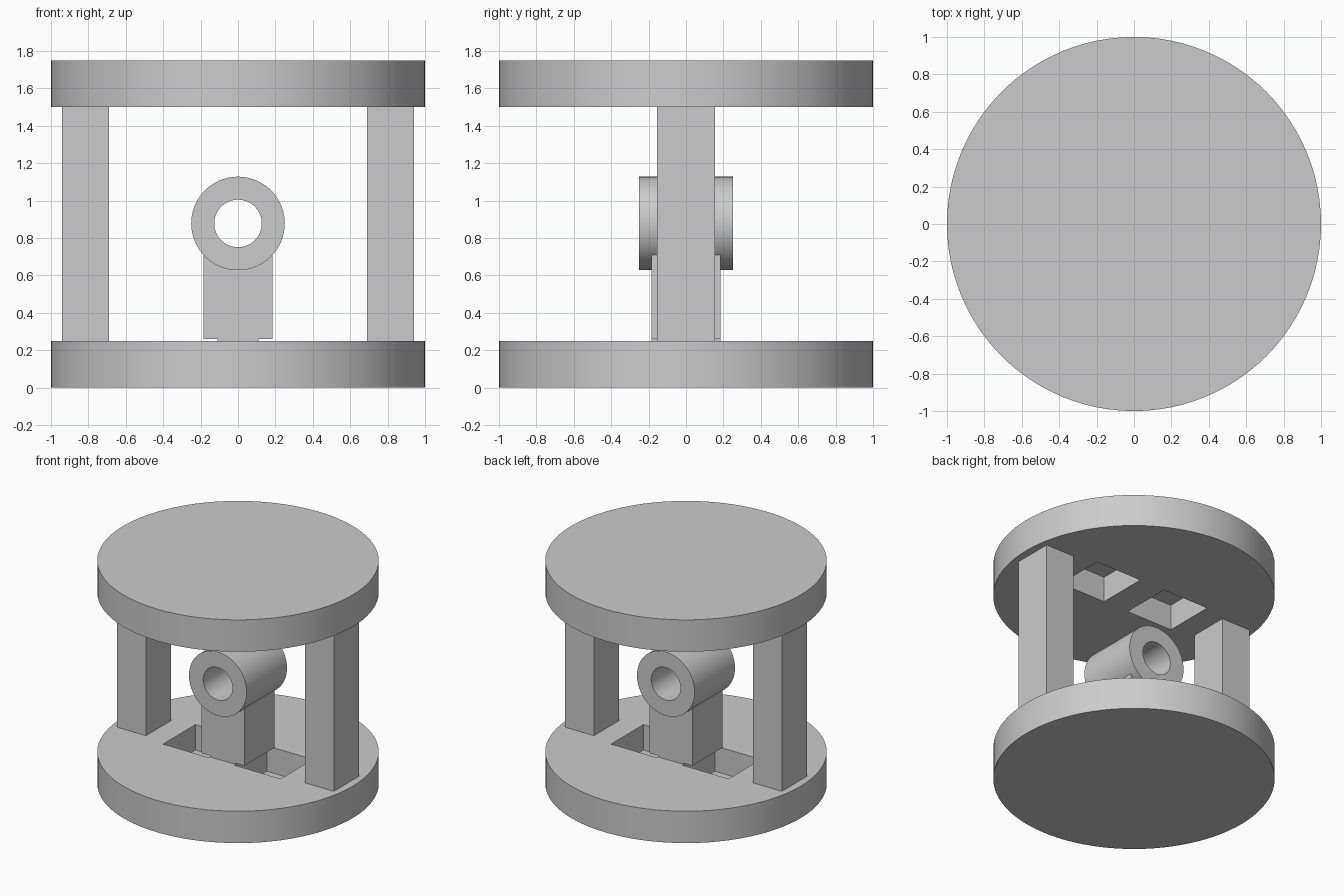
import bpy
import math

if "Cube" in bpy.data.objects:
    bpy.data.objects.remove(bpy.data.objects["Cube"])

grey = bpy.data.materials.new("plain grey")
grey.diffuse_color = (0.6, 0.6, 0.6, 1)
grey.use_nodes = True
grey.node_tree.nodes["Principled BSDF"].inputs["Base Color"].default_value = grey.diffuse_color


def finish(obj, name):
    obj.name = name
    obj.data.name = name
    obj.data.materials.clear()
    obj.data.materials.append(grey)
    return obj


def box(name, x, y, z):
    """Box from (min, max) pairs on each axis."""
    centre = [(a + b) / 2 for a, b in (x, y, z)]
    bpy.ops.mesh.primitive_cube_add(size=1, location=centre)
    obj = bpy.context.object
    obj.scale = [b - a for a, b in (x, y, z)]
    bpy.ops.object.transform_apply(location=False, rotation=False, scale=True)
    return finish(obj, name)


def cylinder(name, radius, depth, location, rotation=(0, 0, 0)):
    bpy.ops.mesh.primitive_cylinder_add(vertices=96, radius=radius, depth=depth,
                                        location=location, rotation=rotation)
    return finish(bpy.context.object, name)


def cut(target, cutter):
    """Subtract the cutter, then discard it."""
    mod = target.modifiers.new("cut", 'BOOLEAN')
    mod.operation = 'DIFFERENCE'
    mod.solver = 'EXACT'
    mod.object = cutter
    bpy.context.view_layer.objects.active = target
    bpy.ops.object.modifier_apply(modifier=mod.name)
    bpy.data.objects.remove(cutter, do_unlink=True)


def smooth(obj):
    bpy.ops.object.select_all(action='DESELECT')
    obj.select_set(True)
    bpy.context.view_layer.objects.active = obj
    bpy.ops.object.shade_smooth_by_angle(angle=math.radians(30))


# Round plates, each with two square pockets on the inward side
for name, z, pocket_z in (("base_plate", 0.125, (0.05, 0.35)),
                          ("top_plate", 1.625, (1.4, 1.7))):
    plate = cylinder(name, 1.0, 0.25, (0, 0, z))
    for x in ((-0.51, -0.11), (0.11, 0.51)):
        cut(plate, box("pocket_cutter", x, (-0.2, 0.2), pocket_z))
    smooth(plate)

# Side posts between the plates
for name, x in (("left_post", (-0.94, -0.69)), ("right_post", (0.69, 0.94))):
    box(name, x, (-0.155, 0.155), (0.25, 1.5))

# Central pedestal standing on a thin spacer
box("spacer", (-0.11, 0.11), (-0.185, 0.185), (0.24, 0.262))
box("pedestal", (-0.185, 0.185), (-0.185, 0.185), (0.26, 0.72))

# Bored sleeve on the pedestal, running front to back
turn = (math.radians(90), 0, 0)
sleeve = cylinder("sleeve", 0.25, 0.5, (0, 0, 0.878), turn)
cut(sleeve, cylinder("bore_cutter", 0.127, 0.8, (0, 0, 0.878), turn))
smooth(sleeve)
